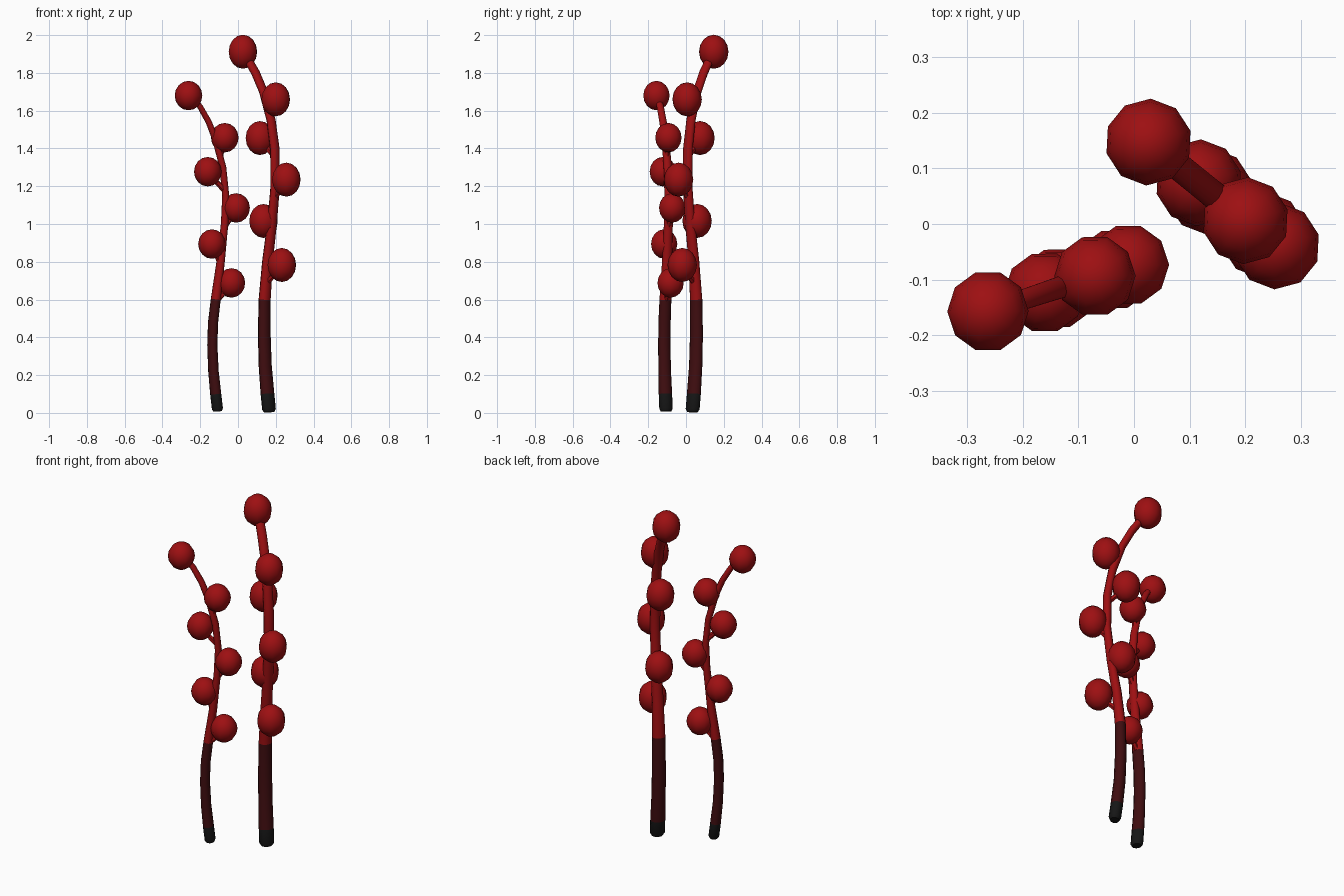
import bpy, bmesh, math
from mathutils import Vector

if "Cube" in bpy.data.objects:
    bpy.data.objects.remove(bpy.data.objects["Cube"])


def material(name, rgb):
    m = bpy.data.materials.new(name)
    m.diffuse_color = (*rgb, 1)
    m.use_nodes = True
    m.node_tree.nodes["Principled BSDF"].inputs["Base Color"].default_value = m.diffuse_color
    return m


RED = material("berry red", (0.34, 0.005, 0.006))
MAROON = material("dark maroon", (0.05, 0.004, 0.005))
BLACK = material("charcoal", (0.008, 0.008, 0.008))


def finish(bm, name, mats, angle=50):
    bmesh.ops.recalc_face_normals(bm, faces=bm.faces)
    me = bpy.data.meshes.new(name)
    bm.to_mesh(me)
    bm.free()
    for m in mats:
        me.materials.append(m)
    ob = bpy.data.objects.new(name, me)
    bpy.context.collection.objects.link(ob)
    bpy.ops.object.select_all(action='DESELECT')
    ob.select_set(True)
    bpy.context.view_layer.objects.active = ob
    bpy.ops.object.shade_smooth_by_angle(angle=math.radians(angle))
    return ob


def tube(path, normal, radii, sides, flat):
    """Oval tube along a path lying in a vertical plane with the given normal."""
    bm = bmesh.new()
    rings = []
    for i, p in enumerate(path):
        t = (path[min(i + 1, len(path) - 1)] - path[max(i - 1, 0)]).normalized()
        side = normal.cross(t).normalized()
        ring = []
        for k in range(sides):
            a = 2 * math.pi * (k + 0.5) / sides
            ring.append(bm.verts.new(p + radii[i] * (normal * math.cos(a) + side * flat * math.sin(a))))
        rings.append(ring)
    for a, b in zip(rings, rings[1:]):
        for k in range(sides):
            j = (k + 1) % sides
            bm.faces.new((a[k], a[j], b[j], b[k]))
    bm.faces.new(rings[0])
    bm.faces.new(rings[-1])
    return bm


def branch(name, y0, slope, stem, berries, r, rz):
    # each branch lies in the vertical plane y = y0 + slope * x
    def at(x, z):
        return Vector((x, y0 + slope * x, z))
    normal = Vector((slope, -1, 0)).normalized()

    # stem, coloured in height bands
    bm = tube([at(x, z) for x, z, _ in stem], normal, [s[2] for s in stem], 10, 0.82)
    for f in bm.faces:
        z = f.calc_center_median().z
        f.material_index = 2 if z < 0.1 else 1 if z < 0.6 else 0
    finish(bm, name + "_stem", [RED, MAROON, BLACK])

    def stem_x(z):
        for (xa, za, _), (xb, zb, _) in zip(stem, stem[1:]):
            if za <= z <= zb:
                return xa + (xb - xa) * (z - za) / (zb - za)
        return stem[-1][0]

    for i, (x, z) in enumerate(berries):
        # berry
        bm = bmesh.new()
        bmesh.ops.create_uvsphere(bm, u_segments=10, v_segments=8, radius=1)
        turn = math.atan(slope)
        for v in bm.verts:
            c, s = math.cos(turn), math.sin(turn)
            vx, vy, vz = v.co
            v.co = Vector((c * vx - s * vy, s * vx + c * vy, 0)) * r + Vector((0, 0, vz * rz)) + at(x, z)
        finish(bm, f"{name}_berry_{i + 1}", [RED], 60)
        # short twig joining a side berry to the stem
        if i:
            low = z - 0.1
            xs = stem_x(low)
            path = [at(xs, low), at(xs + (x - xs) * 0.45, z - 0.06), at(x, z)]
            finish(tube(path, normal, [0.017, 0.014, 0.012], 6, 1),
                   f"{name}_twig_{i + 1}", [RED])


# shorter branch: stem points are (x, z, radius), berries are (x, z), tip first
branch("short_branch", -0.07, 0.33,
       [(-0.108, 0.008, 0.028), (-0.109, 0.022, 0.036), (-0.118, 0.1, 0.036),
        (-0.130, 0.22, 0.034), (-0.136, 0.36, 0.033), (-0.132, 0.48, 0.033),
        (-0.118, 0.6, 0.032), (-0.092, 0.8, 0.027), (-0.071, 1.0, 0.024),
        (-0.065, 1.15, 0.023), (-0.08, 1.3, 0.022), (-0.12, 1.45, 0.021),
        (-0.155, 1.54, 0.020), (-0.2, 1.62, 0.019), (-0.25, 1.68, 0.018)],
       [(-0.262, 1.68), (-0.07, 1.457), (-0.16, 1.277), (-0.01, 1.085),
        (-0.138, 0.894), (-0.035, 0.688)], 0.073, 0.078)

# taller branch
branch("tall_branch", 0.168, -0.81,
       [(0.165, 0.004, 0.031), (0.164, 0.02, 0.041), (0.156, 0.1, 0.041),
        (0.144, 0.25, 0.039), (0.139, 0.42, 0.038), (0.141, 0.6, 0.036),
        (0.156, 0.8, 0.032), (0.18, 1.0, 0.029), (0.197, 1.2, 0.028),
        (0.195, 1.4, 0.028), (0.175, 1.55, 0.027), (0.135, 1.7, 0.026),
        (0.093, 1.8, 0.026), (0.03, 1.91, 0.025)],
       [(0.026, 1.912), (0.2, 1.66), (0.116, 1.455), (0.256, 1.235),
        (0.135, 1.016), (0.232, 0.783)], 0.078, 0.09)
